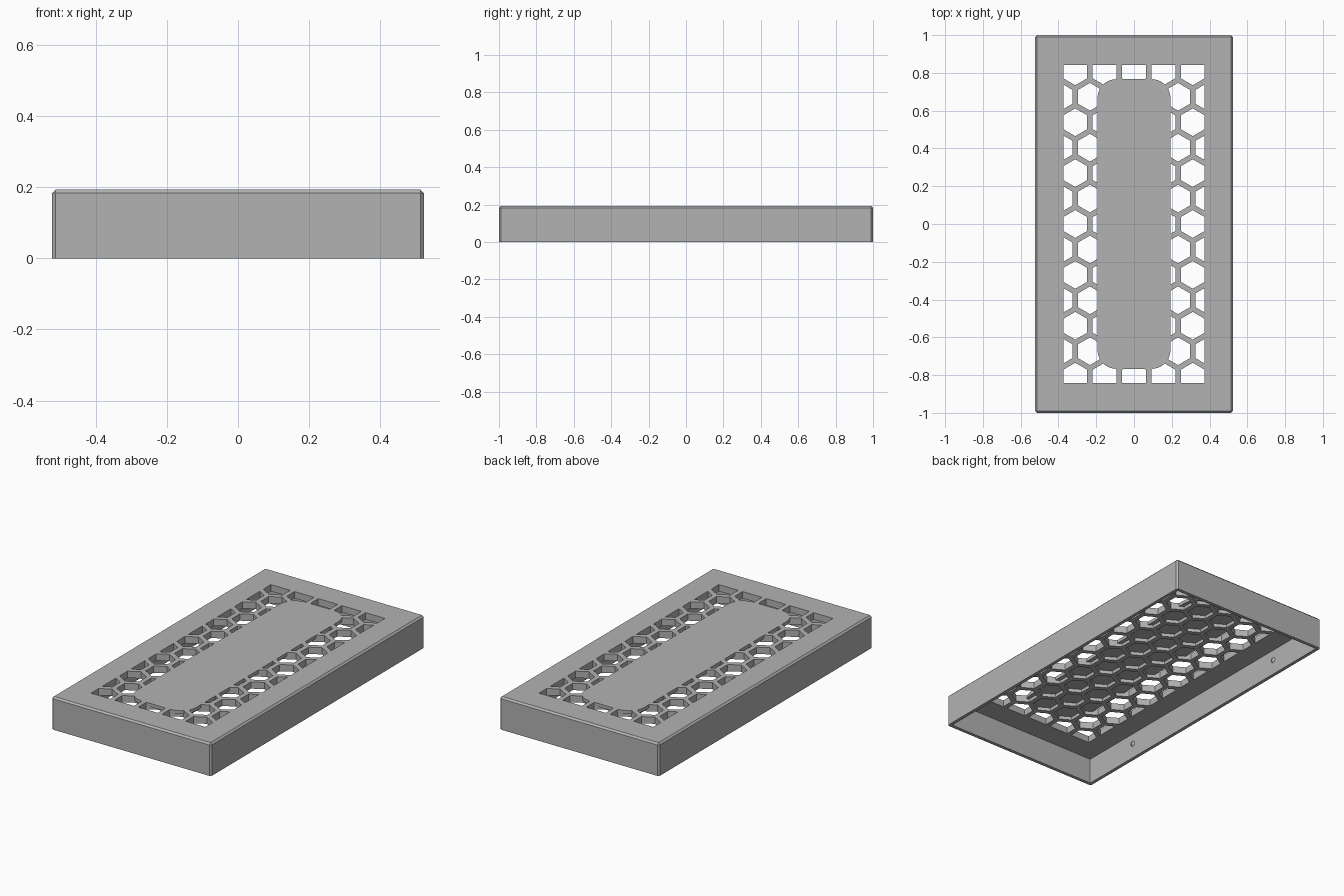
import bpy, bmesh, math
from mathutils import Vector

if "Cube" in bpy.data.objects:
    bpy.data.objects.remove(bpy.data.objects["Cube"], do_unlink=True)

HALF_X, HALF_Y, HEIGHT = 0.523, 1.0, 0.193
WALL, PLATE, PANEL = 0.02, 0.04, 0.02
PITCH, HOLE_WIDTH = 0.1555, 0.127
CLIP_X, CLIP_Y = 0.374, 0.842

grey = bpy.data.materials.new("plain grey")
grey.use_nodes = True
colour = (0.45, 0.45, 0.45, 1)
grey.diffuse_color = colour
grey.node_tree.nodes["Principled BSDF"].inputs["Base Color"].default_value = colour


def make_object(name, bm):
    bmesh.ops.recalc_face_normals(bm, faces=bm.faces)
    mesh = bpy.data.meshes.new(name)
    bm.to_mesh(mesh)
    bm.free()
    mesh.materials.append(grey)
    obj = bpy.data.objects.new(name, mesh)
    bpy.context.collection.objects.link(obj)
    return obj


def box(half_x, half_y, low, high):
    bm = bmesh.new()
    bmesh.ops.create_cube(bm, size=1)
    bmesh.ops.scale(bm, vec=(2 * half_x, 2 * half_y, high - low), verts=bm.verts)
    bmesh.ops.translate(bm, vec=(0, 0, (low + high) / 2), verts=bm.verts)
    return bm


def is_vertical(edge):
    return abs(edge.verts[0].co.z - edge.verts[1].co.z) > 0.001


def combine(target, tool, operation):
    mod = target.modifiers.new(operation.title(), "BOOLEAN")
    mod.operation, mod.solver, mod.object = operation, "EXACT", tool
    tool.hide_render = True
    bpy.context.view_layer.objects.active = target
    bpy.ops.object.modifier_apply(modifier=mod.name)
    bpy.data.objects.remove(tool, do_unlink=True)


# Outer body with chamfered upright and top edges
bm = box(HALF_X, HALF_Y, 0, HEIGHT)
edges = [e for e in bm.edges if max(v.co.z for v in e.verts) > HEIGHT / 2]
bmesh.ops.bevel(bm, geom=edges, offset=0.01, segments=1, affect="EDGES")
cover = make_object("cover", bm)

# Hollow underside
cavity = make_object("cavity_cutter", box(HALF_X - WALL, HALF_Y - WALL, -0.1, HEIGHT - PLATE))
combine(cover, cavity, "DIFFERENCE")

# Honeycomb holes, trimmed to a rectangle
bm = bmesh.new()
radius = HOLE_WIDTH / math.sqrt(3)
for row in range(-6, 7):
    shift = 0.5 * (row % 2)
    for col in range(-3, 4):
        x, y = (col + shift) * PITCH, row * PITCH * math.sqrt(3) / 2
        if abs(x) > CLIP_X + HOLE_WIDTH / 2 - 0.01:
            continue
        corners = [math.radians(60 * i + 30) for i in range(6)]
        bm.faces.new([bm.verts.new((x + radius * math.cos(a), y + radius * math.sin(a), 0.1))
                      for a in corners])
for normal, reach in ((Vector((1, 0, 0)), CLIP_X), (Vector((0, 1, 0)), CLIP_Y)):
    for side in (-1, 1):
        bmesh.ops.bisect_plane(bm, geom=bm.verts[:] + bm.edges[:] + bm.faces[:],
                               plane_co=normal * side * reach, plane_no=normal * side,
                               clear_outer=True)
extruded = bmesh.ops.extrude_face_region(bm, geom=bm.faces[:], use_keep_orig=True)["geom"]
bmesh.ops.translate(bm, vec=(0, 0, 0.2),
                    verts=[g for g in extruded if isinstance(g, bmesh.types.BMVert)])
holes = make_object("honeycomb_cutter", bm)
combine(cover, holes, "DIFFERENCE")

# Solid rounded panel closing the middle holes from above
bm = box(0.193, 0.767, HEIGHT - PANEL, HEIGHT)
bmesh.ops.bevel(bm, geom=[e for e in bm.edges if is_vertical(e)], offset=0.1,
                segments=10, profile=0.5, affect="EDGES")
combine(cover, make_object("centre_panel", bm), "UNION")

# Small snap bumps on the inside of the long walls
for side, label in ((-1, "right"), (1, "left")):
    for y, end in ((-0.61, "front"), (0.61, "back")):
        bm = bmesh.new()
        bmesh.ops.create_cone(bm, cap_ends=True, segments=16, radius1=0.017,
                              radius2=0.006, depth=0.012)
        bump = make_object(f"snap_bump_{end}_{label}", bm)
        bump.rotation_euler = (0, -side * math.pi / 2, 0)
        bump.location = (side * (HALF_X - WALL - 0.005), y, 0.09)
